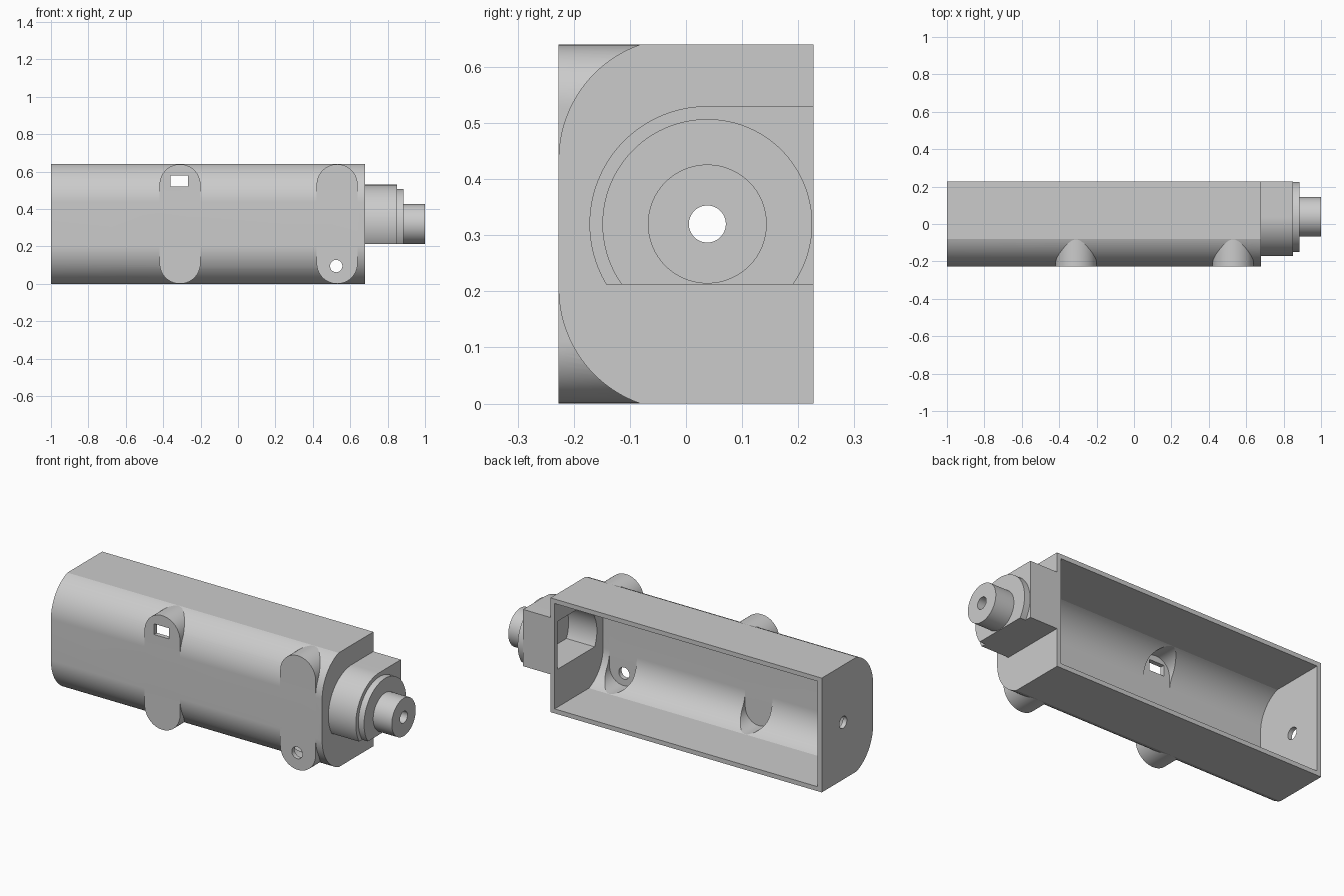
import bpy, bmesh
from math import sin, cos, radians, asin, degrees

if "Cube" in bpy.data.objects:
    bpy.data.objects.remove(bpy.data.objects["Cube"])

T = 0.025                 # wall thickness
X0, X1 = -1.0, 0.68       # body ends
Y, H = 0.227, 0.64        # body half depth, height
CY, CZ = 0.038, 0.32      # axis of the nozzle


def arc(cx, cy, r, a0, a1, n):
    return [(cx + r * cos(radians(a0 + (a1 - a0) * i / n)),
             cy + r * sin(radians(a0 + (a1 - a0) * i / n))) for i in range(n + 1)]


def circle(cx, cy, r, n=64):
    return arc(cx, cy, r, 0, 360, n)[:-1]


def prism(name, pts, axis, a, b):
    """Extrude a profile: (y, z) along x, or (x, z) along y."""
    place = (lambda p, d: (d, p[0], p[1])) if axis == 'x' else (lambda p, d: (p[0], d, p[1]))
    bm = bmesh.new()
    lo = [bm.verts.new(place(p, a)) for p in pts]
    hi = [bm.verts.new(place(p, b)) for p in pts]
    bm.faces.new(lo)
    bm.faces.new(hi)
    n = len(pts)
    for i in range(n):
        j = (i + 1) % n
        bm.faces.new((lo[i], lo[j], hi[j], hi[i]))
    bmesh.ops.recalc_face_normals(bm, faces=bm.faces)
    me = bpy.data.meshes.new(name)
    bm.to_mesh(me)
    bm.free()
    ob = bpy.data.objects.new(name, me)
    bpy.context.collection.objects.link(ob)
    return ob


def boolean(target, tool, op):
    m = target.modifiers.new(op, 'BOOLEAN')
    m.operation, m.solver, m.object = op, 'EXACT', tool
    bpy.context.view_layer.objects.active = target
    bpy.ops.object.modifier_apply(modifier=m.name)
    bpy.data.objects.remove(tool, do_unlink=True)


def shell_profile(t, back):
    """Body section with two rounded front corners, inset by t."""
    cy, cz, r = -0.01, 0.435, 0.217 - t
    top = H - t
    a0 = 180 - degrees(asin((top - cz) / r))
    upper = arc(cy, cz, r, a0, 180, 24)
    lower = [(y, H - z) for y, z in reversed(upper)]
    return [(back, top)] + upper + lower + [(back, t)]


def stadium(x, r):
    return arc(x, H - 0.11, r, 0, 180, 32) + arc(x, 0.11, r, 180, 360, 32)


def collar_profile(t):
    r = 0.21 - t
    floor = 0.212 + t
    a = 180 + degrees(asin((CZ - floor) / r))
    return arc(CY, CZ, r, 90, a, 48) + [(Y - t, floor), (Y - t, CZ + r)]


# Outer solid: body, front pads, collar, step and nozzle
housing = prism("housing", shell_profile(0, Y), 'x', X0, X1)
pads = (-0.31, 0.53)
for x in pads:
    boolean(housing, prism("pad", stadium(x, 0.1095), 'y', -Y, -0.03), 'UNION')
boolean(housing, prism("collar", collar_profile(0), 'x', X1 - 0.02, 0.85), 'UNION')
a = degrees(asin(0.108 / 0.187))
boolean(housing, prism("step", arc(CY, CZ, 0.187, -a, 180 + a, 64), 'x', 0.84, 0.885), 'UNION')
boolean(housing, prism("nozzle", circle(CY, CZ, 0.106), 'x', 0.87, 1.0), 'UNION')

# Hollow interior: open back, pad pockets, collar cavity
boolean(housing, prism("cavity", shell_profile(T, Y + 0.1), 'x', X0 + T, X1 - T), 'DIFFERENCE')
for x in pads:
    boolean(housing, prism("pocket", stadium(x, 0.0845), 'y', T - Y, 0.0), 'DIFFERENCE')
boolean(housing, prism("collar_cavity", collar_profile(T), 'x', X1 - 0.06, 0.83), 'DIFFERENCE')

# Openings: axial bore, round pad hole, rectangular pad slot
boolean(housing, prism("bore", circle(CY, CZ, 0.033, 48), 'x', -1.1, 1.1), 'DIFFERENCE')
boolean(housing, prism("pad_hole", circle(0.525, 0.095, 0.033, 48), 'y', -0.3, -0.1), 'DIFFERENCE')
slot = [(-0.36, 0.52), (-0.268, 0.52), (-0.268, 0.58), (-0.36, 0.58)]
boolean(housing, prism("pad_slot", slot, 'y', -0.3, -0.1), 'DIFFERENCE')

bpy.ops.object.select_all(action='DESELECT')
housing.select_set(True)
bpy.context.view_layer.objects.active = housing
bpy.ops.object.shade_smooth_by_angle(angle=radians(12))
